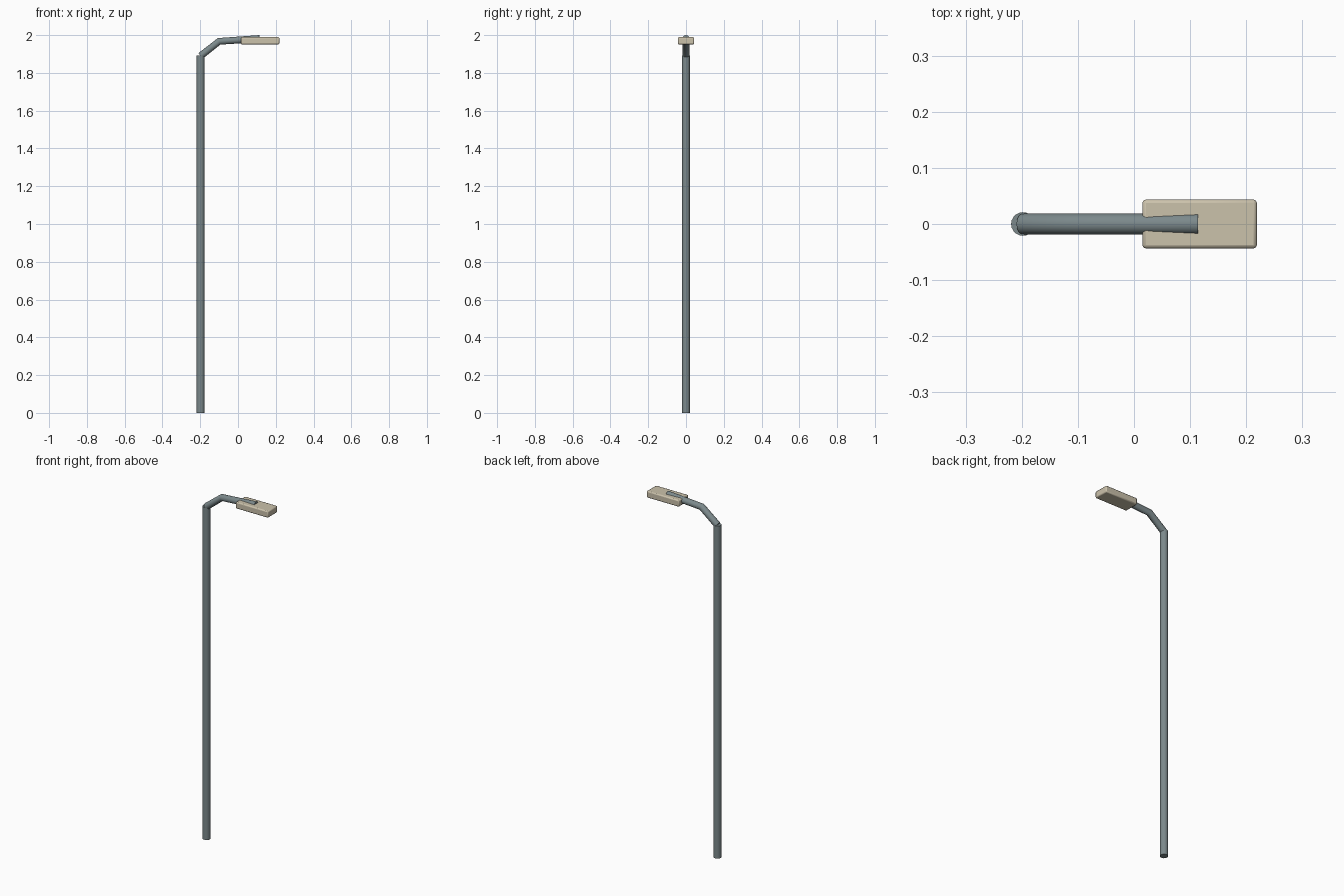
import bpy

if "Cube" in bpy.data.objects:
    bpy.data.objects.remove(bpy.data.objects["Cube"])

POLE_X = -0.198


def material(name, color):
    mat = bpy.data.materials.new(name)
    mat.diffuse_color = (*color, 1)
    mat.use_nodes = True
    mat.node_tree.nodes["Principled BSDF"].inputs["Base Color"].default_value = mat.diffuse_color
    return mat


steel = material("painted_steel", (0.20, 0.25, 0.26))
cream = material("lamp_housing", (0.60, 0.54, 0.41))


def finish(obj, name, mat):
    obj.name = name
    obj.data.materials.append(mat)
    bpy.ops.object.shade_smooth_by_angle(angle=0.6)


# Upright pole
POLE_TOP = 1.893
bpy.ops.mesh.primitive_cylinder_add(
    vertices=20, radius=0.021, depth=POLE_TOP, location=(POLE_X, 0, POLE_TOP / 2))
finish(bpy.context.object, "pole", steel)

# Bent arm: a capped tube swept along a three-point path
path = [(POLE_X, 0, 1.89), (-0.10, 0, 1.967), (0.115, 0, 1.9815)]
curve = bpy.data.curves.new("arm", "CURVE")
curve.dimensions = "3D"
curve.bevel_depth = 0.0185
curve.bevel_resolution = 6
curve.use_fill_caps = True
spline = curve.splines.new("POLY")
spline.points.add(len(path) - 1)
for point, co in zip(spline.points, path):
    point.co = (*co, 1)
arm = bpy.data.objects.new("arm", curve)
bpy.context.collection.objects.link(arm)
bpy.ops.object.select_all(action="DESELECT")
arm.select_set(True)
bpy.context.view_layer.objects.active = arm
bpy.ops.object.convert(target="MESH")
finish(bpy.context.object, "arm", steel)

# Lamp head: flat rounded box under the arm's end
bpy.ops.mesh.primitive_cube_add(size=1, location=(0.117, 0, 1.97))
head = bpy.context.object
head.scale = (0.204, 0.087, 0.038)
bpy.ops.object.transform_apply(location=False, rotation=False, scale=True)
bevel = head.modifiers.new("rounded_edges", "BEVEL")
bevel.width = 0.006
bevel.segments = 2
finish(head, "lamp_head", cream)
